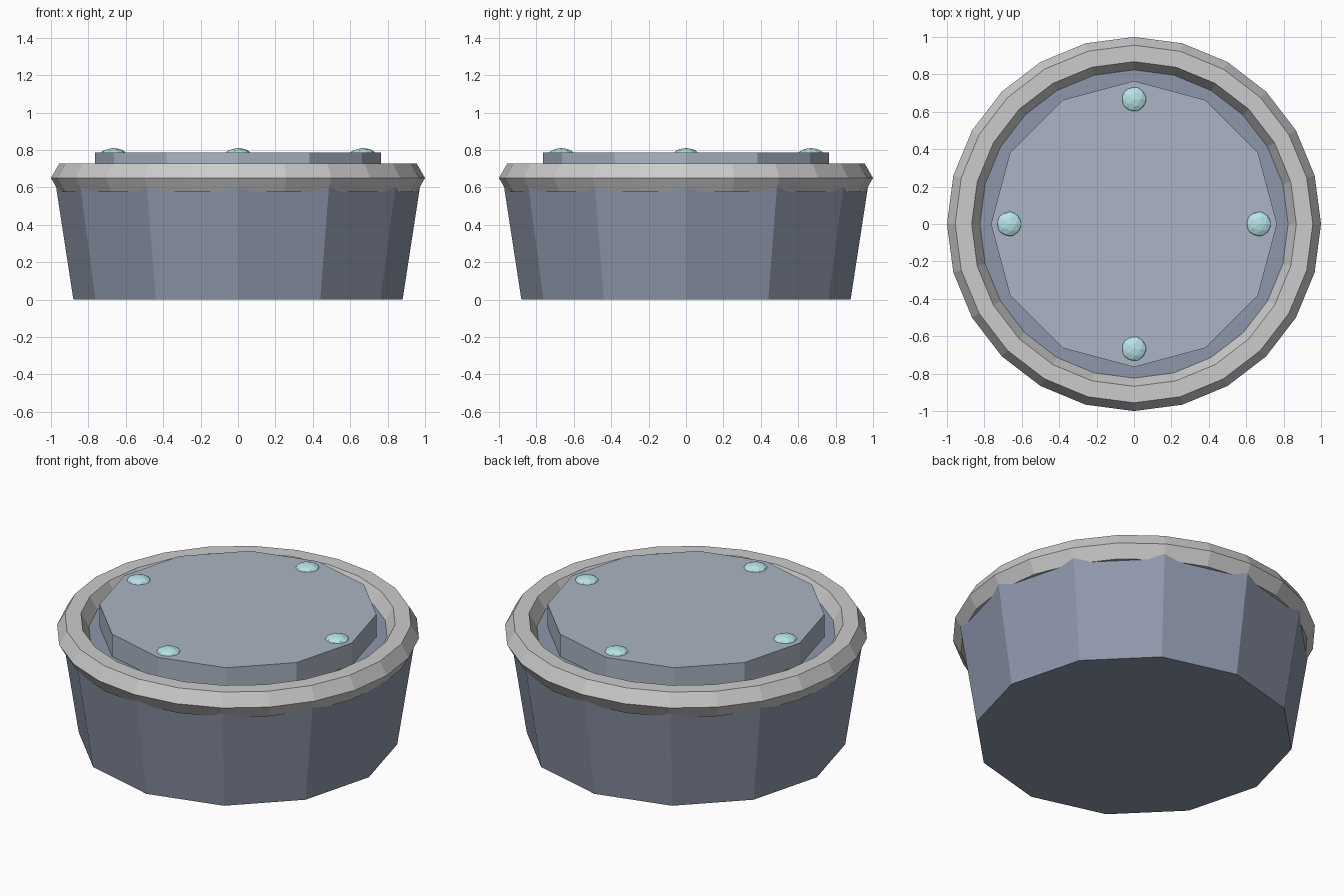
import bpy
from math import pi

if "Cube" in bpy.data.objects:
    bpy.data.objects.remove(bpy.data.objects["Cube"])


def material(name, color):
    m = bpy.data.materials.new(name)
    m.diffuse_color = (*color, 1)
    m.use_nodes = True
    m.node_tree.nodes["Principled BSDF"].inputs["Base Color"].default_value = m.diffuse_color
    return m


def finish(name, mat=None):
    ob = bpy.context.object
    ob.name = name
    if mat:
        ob.data.materials.append(mat)
    return ob


def frustum(name, r1, r2, z1, z2, mat):
    # 12-sided frustum with a corner on each axis
    bpy.ops.mesh.primitive_cone_add(vertices=12, radius1=r1, radius2=r2, depth=z2 - z1,
                                    location=(0, 0, (z1 + z2) / 2))
    return finish(name, mat)


body_mat = material("slate", (0.27, 0.31, 0.41))
lid_mat = material("light_slate", (0.40, 0.46, 0.55))
stud_mat = material("aqua", (0.47, 0.78, 0.81))

# Tapered drum and the raised lid
frustum("drum_body", 0.88, 0.98, 0, 0.65, body_mat)
frustum("lid", 0.765, 0.765, 0.64, 0.785, lid_mat)

# Hexagonal-section rim
bpy.ops.mesh.primitive_torus_add(major_segments=24, minor_segments=6,
                                 major_radius=0.912, minor_radius=0.088,
                                 location=(0, 0, 0.65))
finish("rim")

# Four flattened studs on the lid
for i, (x, y) in enumerate([(1, 0), (0, 1), (-1, 0), (0, -1)]):
    bpy.ops.mesh.primitive_ico_sphere_add(subdivisions=2, radius=0.07,
                                          location=(0.667 * x, 0.667 * y, 0.775))
    finish(f"stud_{i + 1}", stud_mat).scale.z = 0.5
